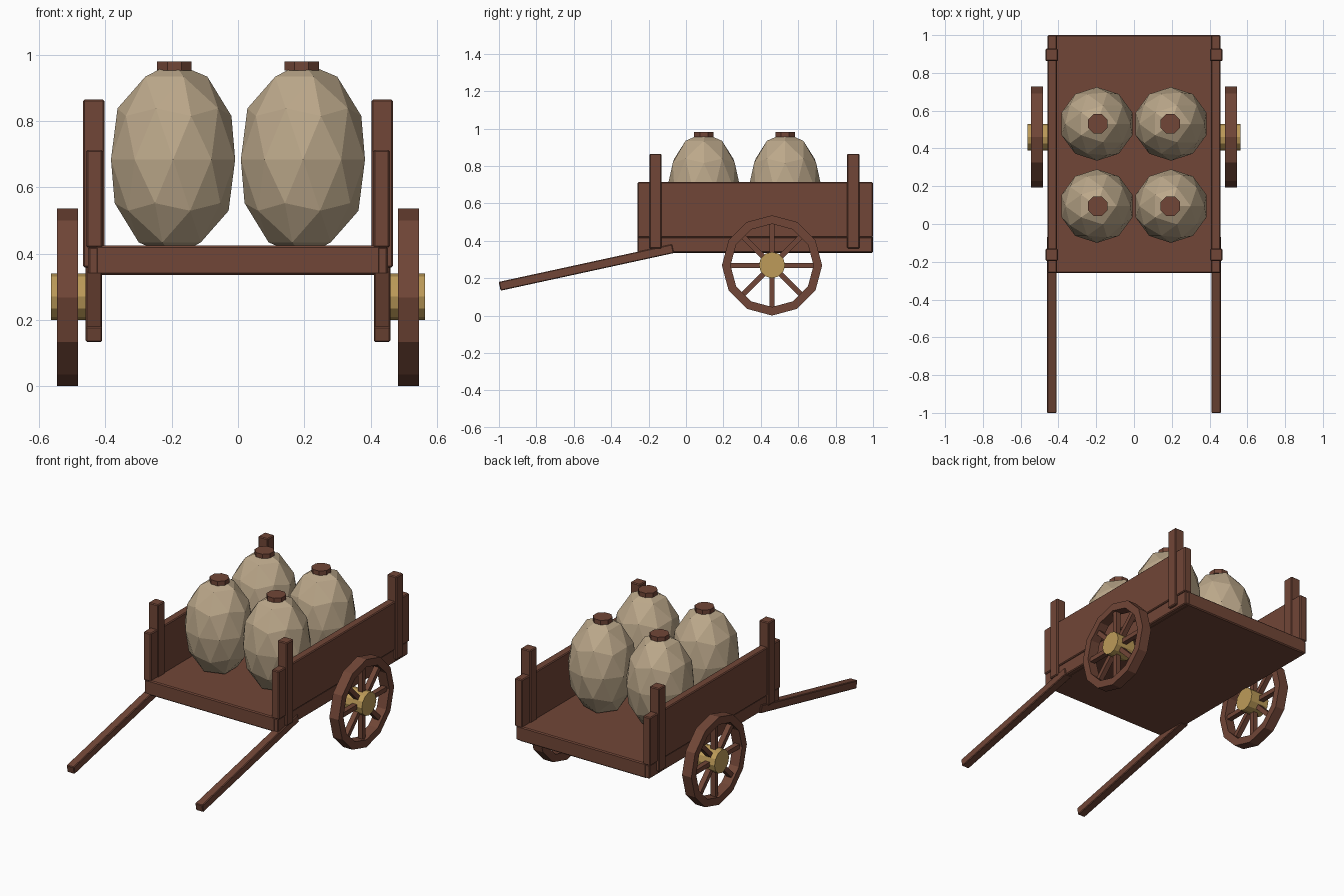
import bpy, bmesh, math
from mathutils import Matrix, Vector

if "Cube" in bpy.data.objects:
    bpy.data.objects.remove(bpy.data.objects["Cube"])

def material(name, rgb):
    m = bpy.data.materials.new(name)
    m.diffuse_color = (*rgb, 1)
    m.use_nodes = True
    m.node_tree.nodes["Principled BSDF"].inputs["Base Color"].default_value = m.diffuse_color
    return m

WOOD = material("brown wood", (0.165, 0.061, 0.038))
CLOTH = material("tan sackcloth", (0.50, 0.39, 0.255))
BRASS = material("golden hub", (0.51, 0.33, 0.10))

def finish(name, bm, mat):
    bmesh.ops.recalc_face_normals(bm, faces=bm.faces)
    me = bpy.data.meshes.new(name)
    bm.to_mesh(me)
    bm.free()
    me.materials.append(mat)
    ob = bpy.data.objects.new(name, me)
    bpy.context.collection.objects.link(ob)
    return ob

def box(name, lo, hi, bevel=0.005, rot=0.0):
    """Bevelled box between two corners, turned about x through its centre."""
    lo, hi = Vector(lo), Vector(hi)
    bm = bmesh.new()
    bmesh.ops.create_cube(bm, size=1, matrix=Matrix.Diagonal((*(hi - lo), 1)))
    bmesh.ops.bevel(bm, geom=bm.edges[:], offset=bevel, segments=1, affect='EDGES')
    bm.transform(Matrix.Translation((lo + hi) / 2) @ Matrix.Rotation(rot, 4, 'X'))
    return finish(name, bm, WOOD)

def mirrored(x0, x1, s):
    return min(s * x0, s * x1), max(s * x0, s * x1)

# Bed
box("cart_bed", (-0.43, -0.26, 0.335), (0.43, 1.0, 0.425), 0.006)

WY, WZ, WR = 0.46, 0.268, 0.268   # wheel centre and radius

for s, side in ((-1, "left"), (1, "right")):
    # Side board with its lower rail
    a, b = mirrored(0.408, 0.458, s)
    box(side + "_side_board", (a, -0.26, 0.418), (b, 1.0, 0.713))
    a, b = mirrored(0.405, 0.452, s)
    box(side + "_lower_rail", (a, -0.258, 0.337), (b, 0.998, 0.42))

    # Corner posts
    a, b = mirrored(0.403, 0.468, s)
    for y, end in ((-0.163, "front"), (0.895, "rear")):
        box(f"{side}_{end}_post", (a, y - 0.033, 0.358), (b, y + 0.033, 0.865))

    # Sloping pull handle
    a, b = mirrored(0.41, 0.46, s)
    box(side + "_handle", (a, -0.533 - 0.474, 0.257 - 0.024),
        (b, -0.533 + 0.474, 0.257 + 0.024), 0.004, 0.214)

    # Twelve-sided wheel rim
    bm = bmesh.new()
    rings = []
    for x, r in ((0.483, WR), (0.546, WR), (0.546, 0.222), (0.483, 0.222)):
        rings.append([bm.verts.new((s * x, WY + r * math.cos(k * math.pi / 6),
                                    WZ + r * math.sin(k * math.pi / 6))) for k in range(12)])
    for i in range(4):
        p, q = rings[i], rings[(i + 1) % 4]
        for k in range(12):
            n = (k + 1) % 12
            bm.faces.new((p[k], p[n], q[n], q[k]))
    finish(side + "_wheel_rim", bm, WOOD)

    # Eight spokes
    bm = bmesh.new()
    for k in range(8):
        m = (Matrix.Translation((s * 0.514, WY, WZ)) @ Matrix.Rotation(k * math.pi / 4, 4, 'X')
             @ Matrix.Translation((0, 0, 0.135)) @ Matrix.Diagonal((0.032, 0.028, 0.19, 1)))
        bmesh.ops.create_cube(bm, size=1, matrix=m)
    finish(side + "_wheel_spokes", bm, WOOD)

    # Hub
    bm = bmesh.new()
    bmesh.ops.create_cone(bm, cap_ends=True, segments=12, radius1=0.07, radius2=0.07, depth=0.124,
                          matrix=Matrix.Translation((s * 0.502, WY, WZ + 0.002))
                          @ Matrix.Rotation(math.pi / 2, 4, 'Y'))
    finish(side + "_wheel_hub", bm, BRASS)

    # Two faceted sacks with tied tops
    for y, end in ((0.095, "front"), (0.53, "rear")):
        bm = bmesh.new()
        bmesh.ops.create_icosphere(bm, subdivisions=2, radius=1,
                                   matrix=Matrix.Translation((s * 0.196, y, 0.684))
                                   @ Matrix.Diagonal((0.197, 0.195, 0.294, 1)))
        finish(f"{side}_{end}_sack", bm, CLOTH)
        bm = bmesh.new()
        bmesh.ops.create_cone(bm, cap_ends=True, segments=8, radius1=0.056, radius2=0.056, depth=0.027,
                              matrix=Matrix.Translation((s * 0.192, y, 0.967))
                              @ Matrix.Rotation(math.pi / 8, 4, 'Z'))
        finish(f"{side}_{end}_sack_tie", bm, WOOD)
